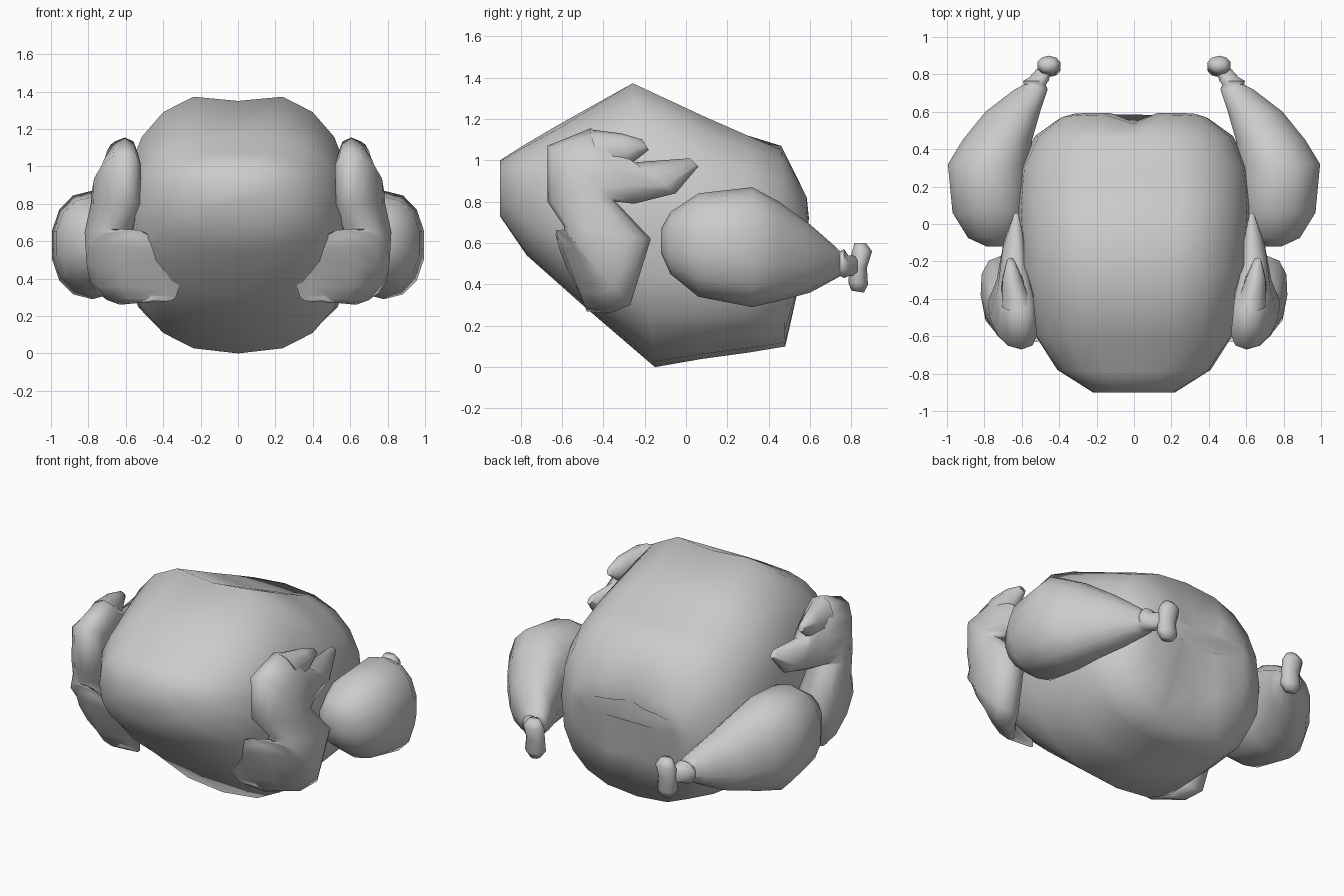
import bpy, bmesh, math


def loft(name, sections, sides=12, power=2.0, mirror=True, tweak=None):
    """Skin rounded rings. Each section spans point A to B in the side plane:
    (ay, az, by, bz, centre_x, half_x, lean), lean shifting A sideways."""
    bm = bmesh.new()
    rings = []
    for ay, az, by, bz, cx, hx, *lean in sections:
        lean = lean[0] if lean else 0
        ring = []
        for i in range(sides):
            t = 2 * math.pi * i / sides
            c, s = math.cos(t), math.sin(t)
            c = math.copysign(abs(c) ** (2 / power), c)
            s = math.copysign(abs(s) ** (2 / power), s)
            y = (ay + by) / 2 + c * (ay - by) / 2
            z = (az + bz) / 2 + c * (az - bz) / 2
            ring.append(bm.verts.new((cx + hx * s + lean * c, y, z)))
        rings.append(ring)
    for r0, r1 in zip(rings, rings[1:]):
        for i in range(sides):
            j = (i + 1) % sides
            bm.faces.new((r0[i], r0[j], r1[j], r1[i]))
    bm.faces.new(rings[0])
    bm.faces.new(rings[-1])
    if tweak:
        tweak(bm)
    bmesh.ops.recalc_face_normals(bm, faces=bm.faces)
    me = bpy.data.meshes.new(name)
    bm.to_mesh(me)
    bm.free()
    ob = bpy.data.objects.new(name, me)
    bpy.context.collection.objects.link(ob)
    if mirror:
        ob.modifiers.new("Mirror", 'MIRROR')
    bpy.ops.object.select_all(action='DESELECT')
    ob.select_set(True)
    bpy.context.view_layer.objects.active = ob
    bpy.ops.object.shade_smooth_by_angle(angle=math.radians(75))
    return ob


# Body: plump loft from neck to tail, with a shallow midline groove
def groove(bm):
    for v in bm.verts:
        if abs(v.co.x) < 0.01:
            if v.co.y > 0.5 and v.co.z < 1.0:
                v.co.y -= 0.05
            elif v.co.z > 1.1 and v.co.y > -0.4:
                v.co.z -= 0.05


loft("body", [
    (-0.90, 1.00, -0.90, 0.73, 0, 0.22),
    (-0.79, 1.07, -0.77, 0.54, 0, 0.41),
    (-0.62, 1.17, -0.50, 0.30, 0, 0.55),
    (-0.26, 1.40, -0.15, 0.00, 0, 0.61),
    (0.10, 1.23, 0.08, 0.04, 0, 0.63),
    (0.30, 1.14, 0.30, 0.07, 0, 0.61),
    (0.46, 1.07, 0.48, 0.10, 0, 0.53),
    (0.585, 0.83, 0.54, 0.36, 0, 0.40),
    (0.595, 0.72, 0.58, 0.60, 0, 0.33),
], sides=20, power=2.5, mirror=False, tweak=groove)


# Drumsticks: rings at constant y, given as (y, x, half_x, z, half_z)
leg = [
    (-0.12, 0.74, 0.05, 0.61, 0.06),
    (-0.075, 0.75, 0.14, 0.60, 0.15),
    (0.06, 0.765, 0.21, 0.59, 0.25),
    (0.32, 0.78, 0.22, 0.58, 0.29),
    (0.45, 0.73, 0.19, 0.56, 0.24),
    (0.60, 0.648, 0.15, 0.525, 0.165),
    (0.72, 0.55, 0.09, 0.505, 0.08),
    (0.745, 0.53, 0.06, 0.50, 0.06),
    (0.765, 0.525, 0.07, 0.50, 0.07),
    (0.785, 0.505, 0.055, 0.49, 0.05),
    (0.83, 0.465, 0.055, 0.49, 0.05),
]
loft("drumstick", [(y, z + hz, y, z - hz, x, hx) for y, x, hx, z, hz in leg],
     sides=14, power=2.2)

# Two-lobed bone end
loft("bone_knob", [
    (0.80, 0.37, 0.86, 0.36, 0.455, 0.035),
    (0.785, 0.41, 0.88, 0.40, 0.455, 0.065),
    (0.79, 0.48, 0.875, 0.48, 0.455, 0.058),
    (0.80, 0.55, 0.90, 0.56, 0.455, 0.065),
    (0.815, 0.60, 0.87, 0.60, 0.455, 0.035),
], sides=10)

# Folded wing: shoulder, elbow, wrist, tip (A follows the inner bend)
loft("wing", [
    (-0.62, 0.57, -0.48, 0.28, 0.36, 0.05),
    (-0.63, 0.66, -0.48, 0.27, 0.53, 0.10),
    (-0.59, 0.665, -0.37, 0.26, 0.63, 0.13),
    (-0.59, 0.665, -0.27, 0.30, 0.68, 0.13),
    (-0.59, 0.68, -0.17, 0.62, 0.69, 0.13, -0.02),
    (-0.67, 0.80, -0.34, 0.80, 0.655, 0.12, -0.05),
    (-0.67, 1.07, -0.34, 0.80, 0.65, 0.12, -0.05),
    (-0.46, 1.155, -0.25, 0.79, 0.635, 0.095, -0.03),
    (-0.25, 0.99, -0.05, 0.84, 0.64, 0.065),
    (0.02, 1.01, 0.06, 0.97, 0.63, 0.015),
], sides=12, power=2.2)

# Small thumb on the wing
loft("wing_thumb", [
    (-0.47, 1.15, -0.40, 0.93, 0.63, 0.085, -0.02),
    (-0.31, 1.13, -0.27, 0.98, 0.65, 0.055),
    (-0.21, 1.10, -0.18, 1.05, 0.66, 0.02),
], sides=10)
